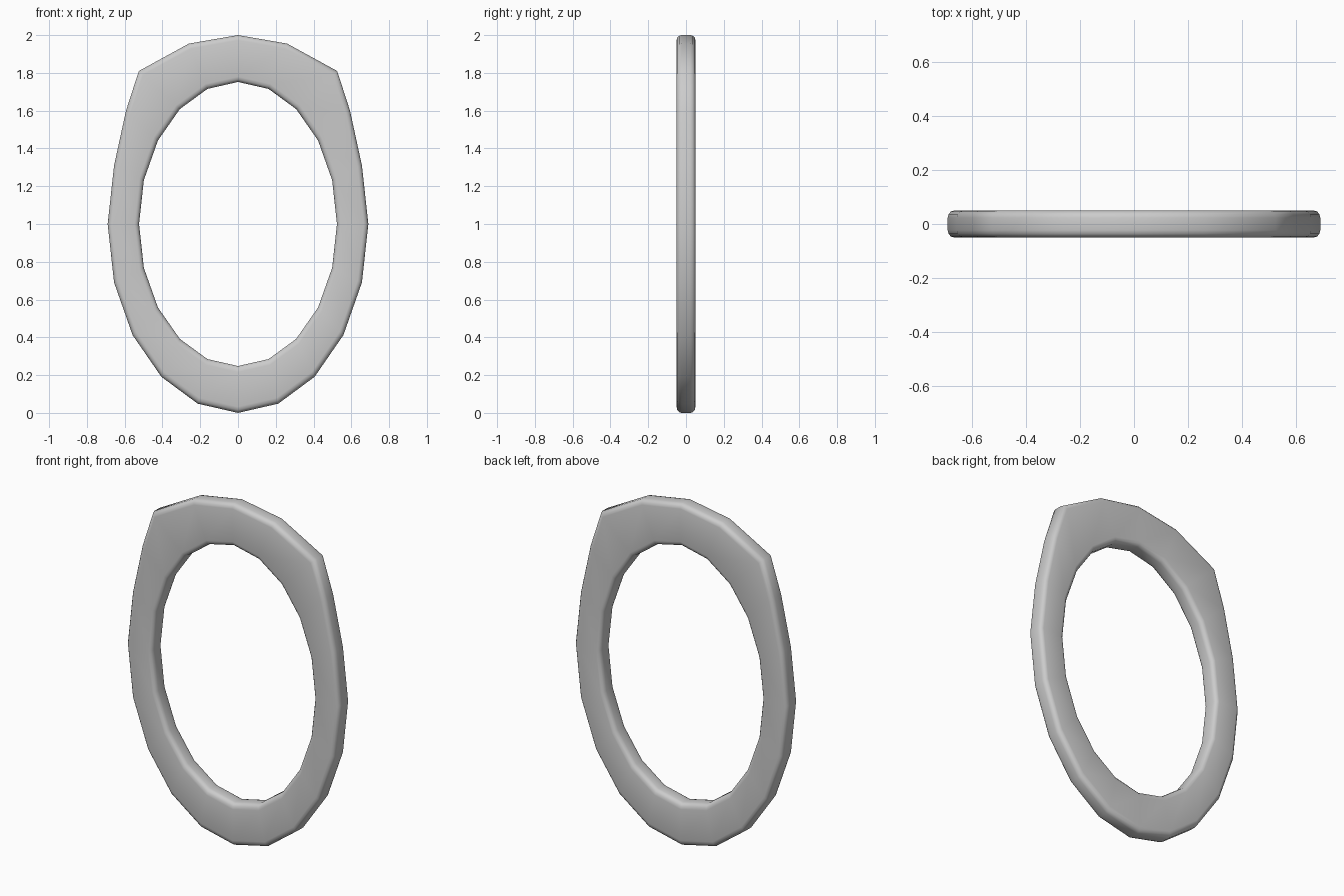
import bpy, bmesh
from math import sin, cos, pi

if "Cube" in bpy.data.objects:
    bpy.data.objects.remove(bpy.data.objects["Cube"])

N, HALF = 20, 0.05          # sides of the ring, half thickness
# shouldered top of the outer outline, overriding the plain oval
SHOULDER = {0: (0, 2.0), 1: (0.26, 1.955), 2: (0.525, 1.81), 3: (0.593, 1.60)}


def oval(i, rx, rz):
    a = 2 * pi * i / N
    return rx * sin(a), 1.0 + rz * cos(a)


def outer(i):
    k = min(i, N - i)
    x, z = SHOULDER.get(k, oval(k, 0.69, 1.0))
    return (x if k == i else -x), z


# oval frame: rectangular section carried round the two outlines
bm = bmesh.new()
rings = []
for i in range(N):
    (ox, oz), (ix, iz) = outer(i), oval(i, 0.524, 0.752)
    rings.append([bm.verts.new(p) for p in
                  ((ox, -HALF, oz), (ox, HALF, oz), (ix, HALF, iz), (ix, -HALF, iz))])
for i in range(N):
    a, b = rings[i], rings[(i + 1) % N]
    for k in range(4):
        bm.faces.new((a[k], a[(k + 1) % 4], b[(k + 1) % 4], b[k]))
bmesh.ops.recalc_face_normals(bm, faces=bm.faces)
mesh = bpy.data.meshes.new("oval_frame")
bm.to_mesh(mesh)
bm.free()
frame = bpy.data.objects.new("oval_frame", mesh)
bpy.context.collection.objects.link(frame)

# rounded rims, smooth shaded
bevel = frame.modifiers.new("rounded_rims", 'BEVEL')
bevel.width = 0.027
bevel.segments = 3
bevel.limit_method = 'ANGLE'
bevel.angle_limit = pi / 3
mesh.polygons.foreach_set("use_smooth", [True] * len(mesh.polygons))
